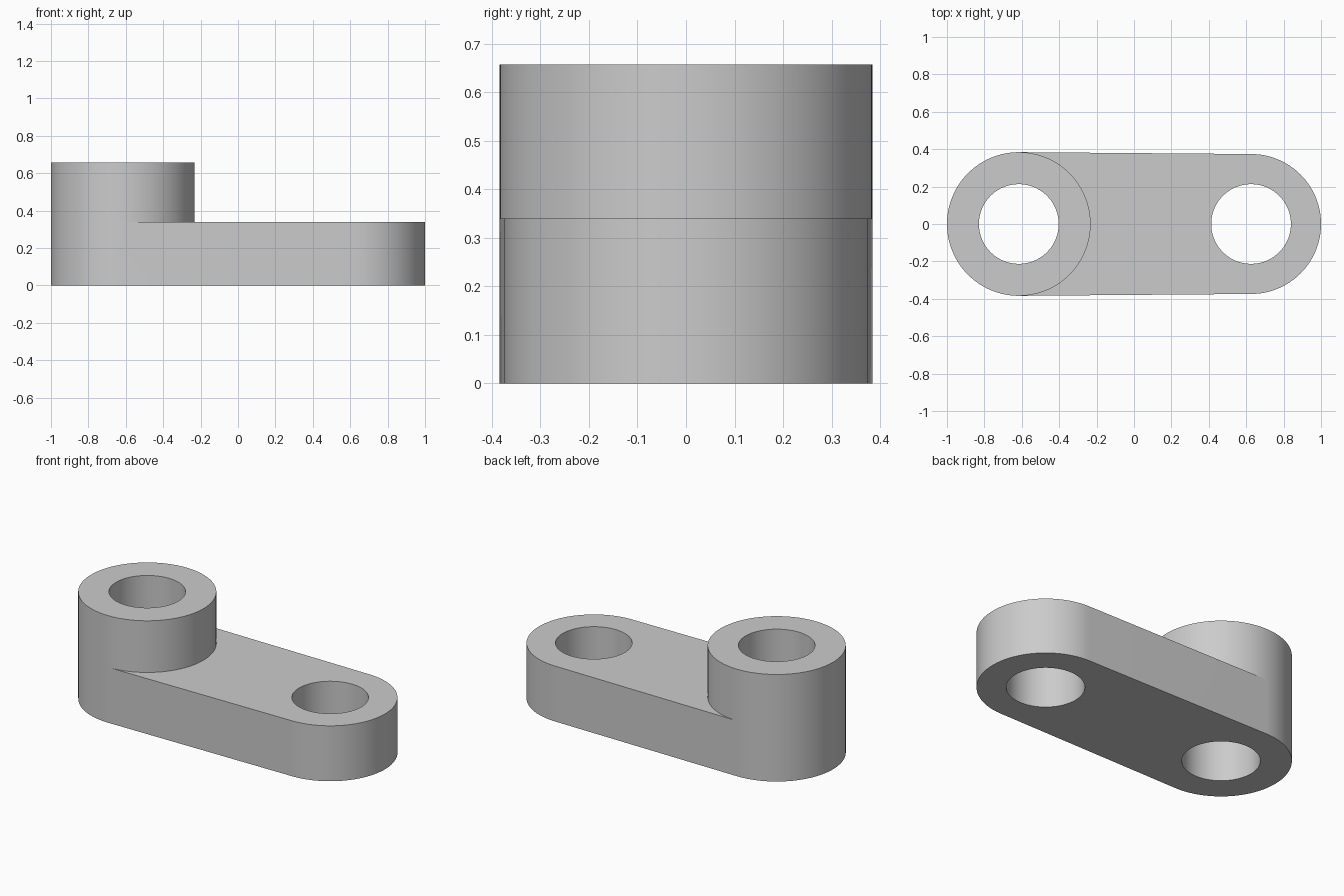
import bpy
import bmesh
from math import cos, sin, pi, radians

if "Cube" in bpy.data.objects:
    bpy.data.objects.remove(bpy.data.objects["Cube"], do_unlink=True)

STEPS = 64                      # segments per half turn
BIG_X, BIG_R = -0.616, 0.384    # raised end
SMALL_X, SMALL_R = 0.626, 0.374 # low end
HOLE_R = 0.213
ARM_H, BOSS_H = 0.34, 0.657

# One plain grey metal
grey = bpy.data.materials.new("grey_metal")
grey.use_nodes = True
colour = (0.6, 0.6, 0.6, 1)
grey.diffuse_color = colour
grey.node_tree.nodes["Principled BSDF"].inputs["Base Color"].default_value = colour


def half_turn(x, r, start):
    """Points of a half circle, running counter-clockwise."""
    angles = [start + pi * i / STEPS for i in range(STEPS + 1)]
    return [(x + r * cos(a), r * sin(a)) for a in angles]


def circle(x, r):
    return half_turn(x, r, -pi / 2)[:-1] + half_turn(x, r, pi / 2)[:-1]


def prism(name, outline, z0, z1):
    """Extrude a flat outline from z0 to z1."""
    bm = bmesh.new()
    base = bm.faces.new([bm.verts.new((x, y, z0)) for x, y in outline])
    top = bmesh.ops.extrude_face_region(bm, geom=[base], use_keep_orig=True)
    verts = [v for v in top["geom"] if isinstance(v, bmesh.types.BMVert)]
    bmesh.ops.translate(bm, vec=(0, 0, z1 - z0), verts=verts)
    bmesh.ops.recalc_face_normals(bm, faces=bm.faces)
    mesh = bpy.data.meshes.new(name)
    bm.to_mesh(mesh)
    bm.free()
    mesh.materials.append(grey)
    obj = bpy.data.objects.new(name, mesh)
    bpy.context.collection.objects.link(obj)
    return obj


def combine(target, tool, operation):
    """Apply a boolean and discard the tool object."""
    mod = target.modifiers.new(operation.lower(), "BOOLEAN")
    mod.operation = operation
    mod.solver = "EXACT"
    mod.object = tool
    bpy.context.view_layer.objects.active = target
    bpy.ops.object.modifier_apply(modifier=mod.name)
    bpy.data.objects.remove(tool, do_unlink=True)


# Flat arm tapering gently between the two round ends
arm_outline = half_turn(SMALL_X, SMALL_R, -pi / 2) + half_turn(BIG_X, BIG_R, pi / 2)
link = prism("link_arm", arm_outline, 0, ARM_H)

# Raised round boss, flush with the outside of the arm
combine(link, prism("boss", circle(BIG_X, BIG_R), 0, BOSS_H), "UNION")

# Pin holes through both ends
for x in (BIG_X, SMALL_X):
    combine(link, prism("hole_cutter", circle(x, HOLE_R), -0.1, BOSS_H + 0.1), "DIFFERENCE")

# Smooth round walls with crisp rims
bpy.ops.object.select_all(action="DESELECT")
link.select_set(True)
bpy.context.view_layer.objects.active = link
bpy.ops.object.shade_smooth_by_angle(angle=radians(30))
